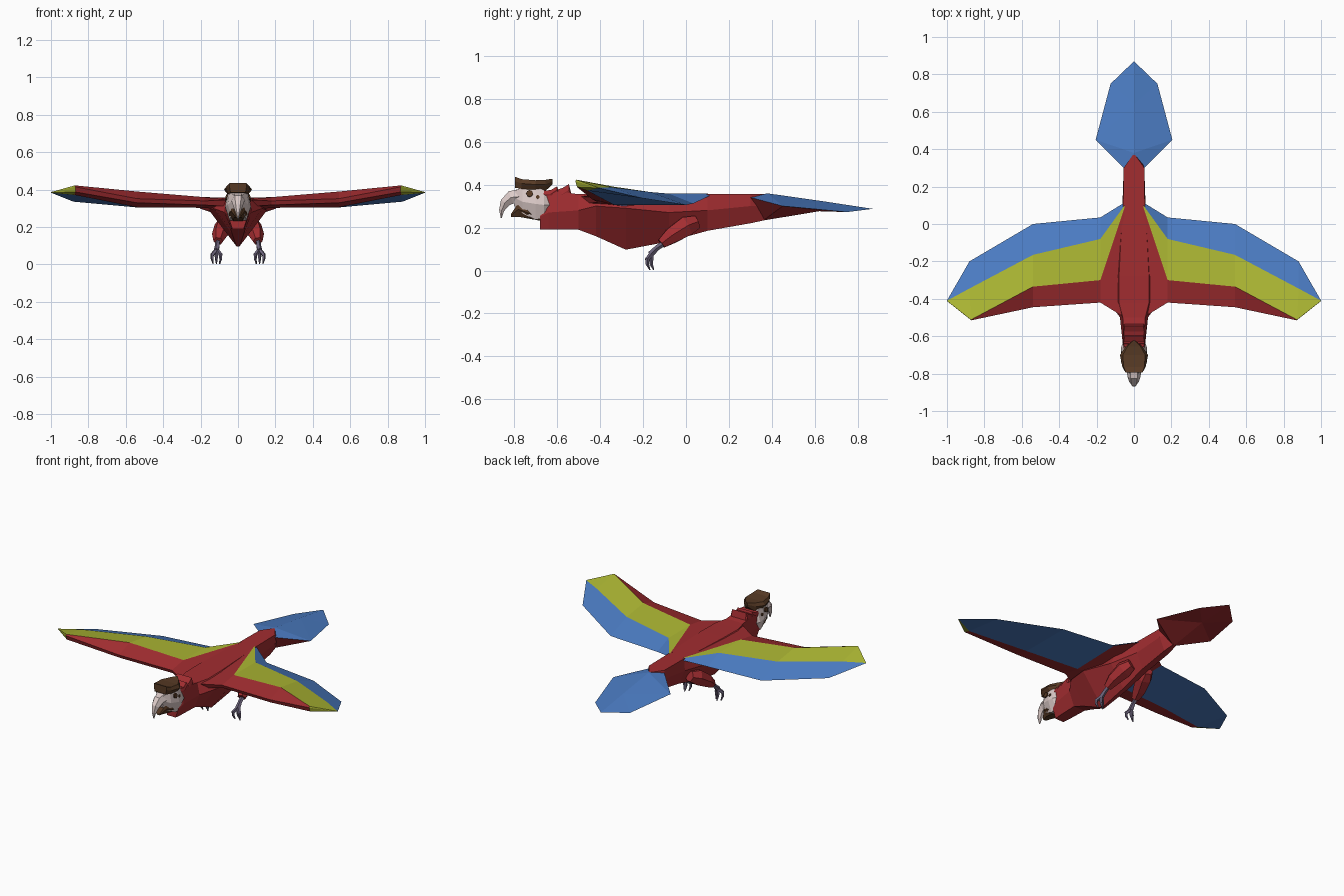
import bpy, bmesh, math
from mathutils import Vector


def material(name, rgb):
    m = bpy.data.materials.new(name)
    m.diffuse_color = (*rgb, 1)
    return m


RED = material("red feathers", (0.36, 0.026, 0.030))
YELLOW = material("yellow feathers", (0.42, 0.48, 0.034))
BLUE = material("blue feathers", (0.07, 0.20, 0.54))
BROWN = material("dark brown", (0.095, 0.042, 0.018))
WHITE = material("pale face", (0.72, 0.60, 0.58))
GREY = material("grey legs", (0.15, 0.125, 0.20))


def make(name, verts, faces, mats, rule=None, mirror=False):
    me = bpy.data.meshes.new(name)
    me.from_pydata(verts, [], faces)
    for m in mats:
        me.materials.append(m)
    if rule:
        for i, p in enumerate(me.polygons):
            p.material_index = rule(i, p)
    bm = bmesh.new()
    bm.from_mesh(me)
    bmesh.ops.recalc_face_normals(bm, faces=bm.faces)
    bm.to_mesh(me)
    bm.free()
    ob = bpy.data.objects.new(name, me)
    bpy.context.collection.objects.link(ob)
    if mirror:
        ob.modifiers.new("mirror", "MIRROR").use_clip = False
    return ob


def skin(name, rings, mats, rule=None, mirror=False):
    """Join equal-length rings of points into a closed solid."""
    n = len(rings[0])
    verts = [p for r in rings for p in r]
    faces = [(a * n + i, a * n + (i + 1) % n, (a + 1) * n + (i + 1) % n, (a + 1) * n + i)
             for a in range(len(rings) - 1) for i in range(n)]
    faces += [tuple(range(n)), tuple(range(len(verts) - n, len(verts)))]
    return make(name, verts, faces, mats, rule, mirror)


def hull(name, stations, mat):
    """Symmetric hexagonal sections: y, then half-width and height at top, middle, bottom."""
    rings = []
    for y, wt, zt, wm, zm, wb, zb in stations:
        right = [(wt, y, zt), (wm, y, zm), (wb, y, zb)]
        rings.append(right + [(-x, y, z) for x, y, z in reversed(right)])
    return skin(name, rings, [mat])


def tube(name, path, mat, sides=5, mirror=True):
    """Tapering limb through (x, y, z, radius) points."""
    rings = []
    for i, p in enumerate(path):
        a, b = Vector(path[max(i - 1, 0)][:3]), Vector(path[min(i + 1, len(path) - 1)][:3])
        d = (b - a).normalized()
        u = Vector((1, 0, 0))
        u = (u - d * u.dot(d)).normalized()
        v = d.cross(u)
        rings.append([Vector(p[:3]) + p[3] * (math.cos(t) * u + math.sin(t) * v)
                      for t in (2 * math.pi * k / sides for k in range(sides))])
    return skin(name, rings, [mat], mirror=mirror)


# Body from neck to tail root
hull("body", [
    (-0.68, .040, .300, .050, .25, .030, .19),
    (-0.64, .055, .375, .060, .27, .035, .19),
    (-0.50, .060, .355, .075, .28, .040, .19),
    (-0.42, .080, .355, .130, .30, .030, .16),
    (-0.28, .080, .357, .155, .29, .008, .097),
    (-0.08, .070, .357, .110, .27, .015, .135),
    (0.10, .058, .357, .062, .28, .020, .185),
    (0.30, .055, .357, .055, .30, .020, .220),
    (0.37, .005, .357, .030, .30, .010, .235)], RED)

# Raised feather ruffs on the nape
for k, (y, z) in enumerate([(-0.545, .402), (-0.60, .392)]):
    hull(f"nape_ruff_{k}", [
        (y - .07, .050, .372, .055, .355, .050, .33),
        (y - .03, .055, z - .018, .060, .355, .050, .33),
        (y, .050, z, .058, .375, .050, .33),
        (y + .012, .050, .355, .055, .345, .050, .33)], RED)

# Head
hull("head", [
    (-0.80, .022, .370, .030, .340, .020, .300),
    (-0.76, .045, .388, .055, .320, .035, .265),
    (-0.70, .055, .388, .069, .310, .045, .236),
    (-0.66, .050, .375, .069, .305, .045, .245),
    (-0.635, .040, .345, .060, .305, .040, .270)], WHITE)
hull("crest", [
    (-0.795, .045, .436, .045, .415, .040, .385),
    (-0.765, .055, .425, .062, .405, .050, .380),
    (-0.70, .060, .420, .075, .400, .055, .375),
    (-0.655, .035, .422, .045, .400, .035, .370),
    (-0.622, .004, .427, .006, .415, .004, .400)], BROWN)

# Hooked upper beak, lower beak and throat
tube("upper_beak", [(0, -.765, .345, .042), (0, -.815, .340, .035), (0, -.843, .315, .026),
                    (0, -.858, .280, .014), (0, -.860, .245, .003)], WHITE, 6, False)
hull("lower_beak", [
    (-0.815, .012, .262, .014, .256, .008, .250),
    (-0.780, .032, .315, .036, .285, .020, .250),
    (-0.740, .045, .300, .050, .270, .025, .243),
    (-0.680, .040, .260, .045, .245, .025, .232)], BROWN)

# Eyes: thin tilted discs on the cheeks
tilt = math.atan2(.014, .078)
n = Vector((math.cos(tilt), 0, math.sin(tilt)))
up = Vector((-math.sin(tilt), 0, math.cos(tilt)))
for name, y, z, r in (("eye", -.728, .358, .016), ("eye_spot", -.690, .342, .009)):
    c = Vector((.062, y, z))
    skin(name, [[c + n * h + r * (math.cos(t) * up + math.sin(t) * Vector((0, 1, 0)))
                 for t in (math.pi * k / 4 for k in range(8))] for h in (-.004, .005)],
         [BROWN], mirror=True)

# Wings: sections of leading edge, two colour lines, trailing edge, underside line, lower lip
wing = [
    [(.05, -.50, .345), (.05, .09, .358), (.05, .10, .358), (.05, .115, .350),
     (.05, -.25, .290), (.05, -.48, .310)],
    [(.18, -.42, .340), (.18, -.30, .360), (.18, -.08, .358), (.18, .035, .312),
     (.18, -.30, .303), (.18, -.41, .318)],
    [(.54, -.445, .352), (.54, -.335, .390), (.54, -.165, .365), (.54, 0, .305),
     (.54, -.335, .306), (.54, -.435, .330)],
    [(.87, -.515, .415), (.872, -.512, .423), (.88, -.345, .388), (.88, -.20, .336),
     (.875, -.46, .372), (.87, -.507, .388)],
    [(1, -.412, .386), (1, -.411, .387), (1, -.410, .386), (.998, -.406, .384),
     (.998, -.409, .383), (1, -.411, .384)]]


def wing_colour(i, p):
    span, strip = divmod(i, 6)
    if span == 4:
        return 0 if i == 24 else 1
    if span == 0 and strip in (3, 4, 5):
        return 0
    if span == 3 and strip in (0, 4, 5):
        return 1
    return (0, 1, 2, 2, 0, 0)[strip]


skin("wing", wing, [RED, YELLOW, BLUE], wing_colour, True)

# Tail fan: blue on top, red beneath
outline = [(0, .29, .345), (.055, .30, .340), (.205, .45, .300), (.125, .75, .272), (0, .87, .287),
           (-.125, .75, .272), (-.205, .45, .300), (-.055, .30, .340)]
top, bottom = [(0, .38, .359), (0, .64, .322)], [(0, .36, .233), (0, .62, .276)]
fan = lambda a, b: [(0, 1, a), (1, 2, a), (2, b, a), (2, 3, b), (3, 4, b), (4, 5, b),
                    (5, 6, b), (6, a, b), (6, 7, a), (7, 0, a)]
make("tail", outline + top + bottom, fan(8, 9) + fan(10, 11), [BLUE, RED],
     lambda i, p: 0 if i < 10 else 1)

# Legs: feathered thigh, shin and curled claws
tube("thigh", [(.06, .05, .225, .035), (.075, 0, .205, .052), (.098, -.07, .160, .042),
               (.106, -.115, .125, .026)], RED, 6)
tube("shin", [(.106, -.09, .135, .014), (.110, -.135, .105, .013), (.114, -.165, .075, .016)], GREY)
for name, x, y in (("outer_claw", .138, 0), ("inner_claw", .092, 0), ("rear_claw", .115, .018)):
    tube(name, [(.114, -.160, .080, .011), (x, -.180 + y, .052, .011),
                (x, -.180 + y, .030, .008), (x - .25 * (x - .115), -.168 + y, .003, .003)], GREY)
